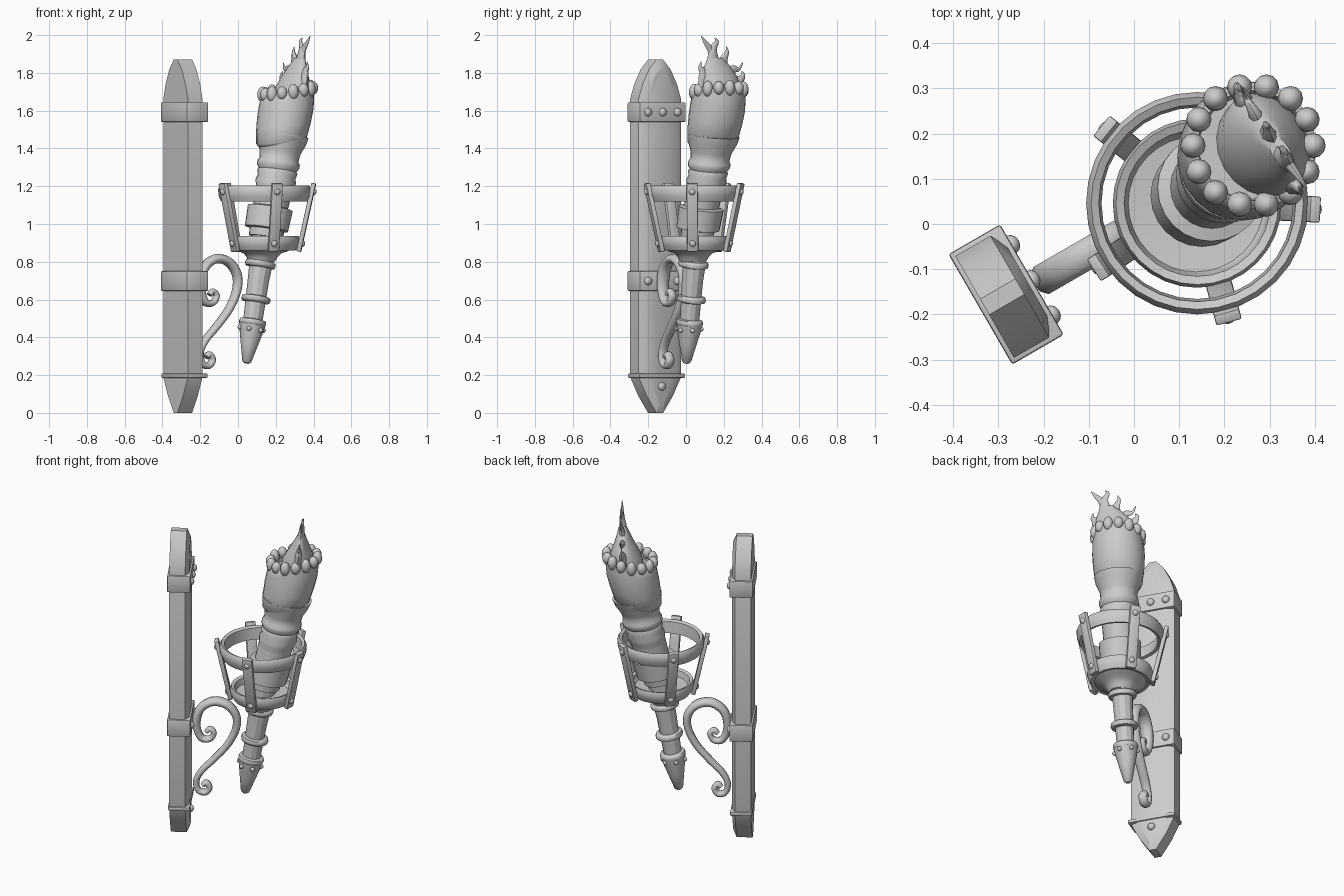
import bpy, bmesh, math
from math import sin, cos, pi, tau
from mathutils import Vector, Matrix

if "Cube" in bpy.data.objects:
    bpy.data.objects.remove(bpy.data.objects["Cube"], do_unlink=True)

iron = bpy.data.materials.new("plain_grey")
iron.use_nodes = True
GREY = (0.6, 0.6, 0.6, 1)
iron.diffuse_color = GREY
next(n for n in iron.node_tree.nodes if n.type == 'BSDF_PRINCIPLED').inputs["Base Color"].default_value = GREY

# Wall plate frame: local x points out of the wall, local y runs across the plate
WALL = Matrix.Translation((-0.283, -0.156, 0)) @ Matrix.Rotation(math.radians(30), 4, 'Z')
WORLD = Matrix.Identity(4)


def finish(name, bm, frame=WORLD, angle=35):
    bmesh.ops.recalc_face_normals(bm, faces=bm.faces)
    mesh = bpy.data.meshes.new(name)
    bm.to_mesh(mesh)
    bm.free()
    ob = bpy.data.objects.new(name, mesh)
    bpy.context.collection.objects.link(ob)
    mesh.materials.append(iron)
    ob.matrix_world = frame
    bpy.ops.object.select_all(action='DESELECT')
    ob.select_set(True)
    bpy.context.view_layer.objects.active = ob
    bpy.ops.object.shade_smooth_by_angle(angle=math.radians(angle))
    return ob


def loft(name, rings, frame=WORLD, closed=False, angle=35):
    """Skin a list of equal-length point rings."""
    bm = bmesh.new()
    loops = [[bm.verts.new(p) for p in ring] for ring in rings]
    n = len(loops[0])
    pairs = list(zip(loops, loops[1:])) + ([(loops[-1], loops[0])] if closed else [])
    for a, b in pairs:
        for i in range(n):
            j = (i + 1) % n
            bm.faces.new((a[i], a[j], b[j], b[i]))
    if not closed:
        bm.faces.new(loops[0])
        bm.faces.new(loops[-1])
    return finish(name, bm, frame, angle)


def box(name, half, centre, frame=WORLD, bevel=0.008):
    bm = bmesh.new()
    bmesh.ops.create_cube(bm, size=2, matrix=Matrix.Translation(centre) @ Matrix.Diagonal((*half, 1)))
    bmesh.ops.bevel(bm, geom=bm.edges[:], offset=bevel, segments=2, affect='EDGES', profile=0.5)
    return finish(name, bm, frame)


def ball(name, centre, scale, frame=WORLD):
    bm = bmesh.new()
    bmesh.ops.create_uvsphere(bm, u_segments=12, v_segments=8, radius=1,
                              matrix=Matrix.Translation(centre) @ Matrix.Diagonal((*scale, 1)))
    return finish(name, bm, frame, 60)


def smooth_path(pts, steps=4):
    """Interpolate through control points."""
    pts = [Vector(p) for p in pts]
    ext = [2 * pts[0] - pts[1]] + pts + [2 * pts[-1] - pts[-2]]
    out = []
    for a, b, c, d in zip(ext, ext[1:], ext[2:], ext[3:]):
        for k in range(steps):
            t = k / steps
            out.append(0.5 * (2 * b + (c - a) * t + (2 * a - 5 * b + 4 * c - d) * t * t
                              + (3 * b - a - 3 * c + d) * t ** 3))
    return out + [pts[-1]]


def sweep(name, pts, radii, side, width, frame, sides=10):
    """Sweep an oval along a planar path; side is the plane normal."""
    path, side = smooth_path(pts), Vector(side)
    rings = []
    for i, p in enumerate(path):
        tangent = (path[min(i + 1, len(path) - 1)] - path[max(i - 1, 0)]).normalized()
        across = tangent.cross(side)
        f = i / (len(path) - 1) * (len(radii) - 1)
        k = min(int(f), len(radii) - 2)
        r = radii[k] + (radii[k + 1] - radii[k]) * (f - k)
        rings.append([p + across * r * cos(tau * s / sides) + side * r * width * sin(tau * s / sides)
                      for s in range(sides)])
    return loft(name, rings, frame, angle=60)


def hoop(name, profile, centre, seg=32):
    """Revolve a closed (radius, height) profile."""
    loft(name, [[(centre[0] + r * cos(tau * i / seg), centre[1] + r * sin(tau * i / seg), z)
                 for r, z in profile] for i in range(seg)], closed=True, angle=40)


# Wall plate with pointed ends and a chamfered outer face
half = [(0.02, 0), (0.08, 0.09), (0.125, 0.18), (0.13, 0.21), (0.13, 1.66),
        (0.105, 1.74), (0.065, 1.82), (0.02, 1.87)]
outline = half + [(-v, z) for v, z in reversed(half)]
inner = [(v * 0.7, 0.94 + (z - 0.94) * 0.95) for v, z in outline]
loft("wall_plate", [[(-0.055, v, z) for v, z in outline],
                    [(0.035, v, z) for v, z in outline],
                    [(0.055, v, z) for v, z in inner]], WALL, angle=25)

# Iron bands around the plate
for name, z, hz, hx in (("upper_band", 1.592, 0.052, 0.066), ("middle_band", 0.698, 0.052, 0.066),
                        ("lower_band", 0.197, 0.011, 0.062)):
    box(name, (hx, 0.141, hz), (0, 0, z), WALL, 0.006)

# Plate rivets
for v, z in ((-0.09, 1.592), (0, 1.592), (0.09, 1.592), (-0.09, 0.698), (0.09, 0.698), (0, 0.14)):
    ball("plate_rivet", (0.066 if z > 0.2 else 0.055, v, z), (0.018, 0.022, 0.022), WALL)

# Scroll bracket
scroll = [(0.145, 0.625), (0.165, 0.645), (0.188, 0.62), (0.165, 0.583), (0.115, 0.59), (0.088, 0.67),
          (0.11, 0.765), (0.18, 0.815), (0.26, 0.8), (0.312, 0.735), (0.312, 0.65), (0.265, 0.55),
          (0.19, 0.46), (0.12, 0.385), (0.088, 0.32), (0.1, 0.262), (0.14, 0.25), (0.163, 0.28),
          (0.145, 0.31), (0.125, 0.295)]
sweep("scroll_bracket", [(n, -0.012, z) for n, z in scroll],
      [0.014, 0.017, 0.025, 0.025, 0.021, 0.018, 0.018, 0.016], (0, 1, 0), 1.45, WALL)

# Basket: two hoops, a dish and five riveted struts
HUB = (0.14, 0.046)
hoop("basket_top_hoop", [(0.212, 1.125), (0.23, 1.12), (0.243, 1.15), (0.246, 1.185),
                         (0.235, 1.203), (0.218, 1.195)], HUB)
hoop("basket_bottom_hoop", [(0.145, 0.865), (0.165, 0.86), (0.18, 0.885), (0.187, 0.915),
                            (0.18, 0.937), (0.162, 0.93)], HUB)
dish = [(0.07, 0.8), (0.082, 0.825), (0.1, 0.845), (0.13, 0.855), (0.17, 0.88), (0.178, 0.92),
        (0.165, 0.92), (0.15, 0.895), (0.05, 0.885)]
loft("basket_dish", [[(HUB[0] + (z - 0.92) * 0.13 + r * cos(tau * i / 32),
                       HUB[1] + (z - 0.92) * 0.08 + r * sin(tau * i / 32), z) for i in range(32)]
                     for r, z in dish])
lean = math.atan2(0.075, 0.34)
for k in range(5):
    spin = Matrix.Translation((*HUB, 0)) @ Matrix.Rotation(math.radians(213 + 72 * k), 4, 'Z')
    tilt = spin @ Matrix.Translation((0.222, 0, 1.035)) @ Matrix.Rotation(lean, 4, 'Y')
    box("basket_strut", (0.012, 0.029, 0.185), (0, 0, 0), tilt, 0.004)
    for h in (-0.14, 0.14):
        ball("strut_rivet", (0.012, 0, h), (0.012, 0.017, 0.017), tilt)

# Torch: rings stacked on a leaning, slightly bent spine
spine = [(0.26, 0.045, 0.002), (0.6, 0.095, 0.028), (0.8, 0.12, 0.04), (1.04, 0.162, 0.072),
         (1.25, 0.205, 0.113), (1.6, 0.252, 0.165), (1.9, 0.285, 0.19)]


def axis(z):
    for (z0, x0, y0), (z1, x1, y1) in zip(spine, spine[1:]):
        if z <= z1:
            t = (z - z0) / (z1 - z0)
            return Vector((x0 + (x1 - x0) * t, y0 + (y1 - y0) * t, z))


def torch_part(name, profile, slope=(-0.15, -0.1), seg=24, angle=40):
    rings = []
    for z, r in profile:
        c = axis(z)
        rings.append([c + Vector((r * cos(a), r * sin(a), r * (slope[0] * cos(a) + slope[1] * sin(a))))
                      for a in (tau * i / seg for i in range(seg))])
    loft(name, rings, angle=angle)


torch_part("handle_spike", [(0.262, 0.012), (0.272, 0.024), (0.36, 0.045), (0.45, 0.066), (0.485, 0.07),
                            (0.495, 0.05)])
torch_part("handle", [(0.47, 0.05), (0.7, 0.056), (0.96, 0.07)], seg=12, angle=25)
for name, z, r in (("spike_collar", 0.478, 0.072), ("lower_collar", 0.602, 0.077), ("upper_collar", 0.787, 0.081)):
    torch_part(name, [(z - 0.018, r - 0.02), (z - 0.014, r - 0.004), (z, r), (z + 0.014, r - 0.004),
                      (z + 0.018, r - 0.02)], angle=60)
for k in range(6):
    a = tau * k / 6 + 0.3
    ball("spike_rivet", axis(0.445) + Vector((0.065 * cos(a), 0.065 * sin(a), -0.01 * cos(a))), (0.013,) * 3)
torch_part("torch_socket", [(0.93, 0.085), (0.97, 0.088), (0.975, 0.114), (1.085, 0.119), (1.092, 0.092),
                            (1.2, 0.098)])

# Cloth-wrapped head flaring to an open rim
RIM = (0.13, 0.05)
torch_part("torch_head", [(1.12, 0.09), (1.2, 0.1), (1.225, 0.107), (1.25, 0.1), (1.275, 0.106), (1.285, 0.1),
                          (1.305, 0.112), (1.325, 0.112), (1.34, 0.103), (1.38, 0.108), (1.43, 0.13),
                          (1.47, 0.139)], slope=(-0.12, -0.08), angle=50)
torch_part("torch_bowl", [(1.42, 0.115), (1.44, 0.134), (1.52, 0.145), (1.59, 0.149), (1.65, 0.146),
                          (1.7, 0.14), (1.705, 0.122), (1.66, 0.115)], slope=RIM, angle=60)
for k in range(14):
    a = tau * k / 14
    d = Vector((cos(a), sin(a), RIM[0] * cos(a) + RIM[1] * sin(a)))
    ball("rim_scallop", axis(1.703) + d * 0.133, (0.028, 0.028, 0.036 + 0.006 * (k % 2)))

# Flame: broad across the plate direction, thin outward, ending in hooked tongues
body = [(1.64, 0.1, 0.115, 0), (1.72, 0.088, 0.12, 0), (1.78, 0.06, 0.105, -0.005),
        (1.83, 0.038, 0.08, -0.02), (1.88, 0.02, 0.045, -0.035)]
loft("flame_body", [[(0.655 + (z - 1.64) * 0.12 + hn * cos(tau * i / 20), c + hv * sin(tau * i / 20), z)
                     for i in range(20)] for z, hn, hv, c in body], WALL, angle=60)
tongues = [
    [(-0.06, 1.76), (-0.055, 1.85), (-0.06, 1.91), (-0.1, 1.96), (-0.128, 1.995)],
    [(-0.03, 1.8), (-0.05, 1.88), (-0.05, 1.93), (-0.03, 1.965), (-0.045, 1.985)],
    [(0.0, 1.77), (0.01, 1.84), (0.02, 1.88), (0.035, 1.91), (0.03, 1.94)],
    [(0.06, 1.74), (0.06, 1.79), (0.075, 1.82), (0.11, 1.82), (0.135, 1.855)],
    [(0.09, 1.7), (0.11, 1.75), (0.13, 1.77), (0.14, 1.79), (0.13, 1.81)],
    [(-0.09, 1.72), (-0.1, 1.78), (-0.11, 1.81), (-0.125, 1.83), (-0.12, 1.86)],
]
for t in tongues:
    sweep("flame_tongue", [(0.665 + (z - 1.7) * 0.1, v, z) for v, z in t],
          [0.04, 0.033, 0.022, 0.012, 0.002], (1, 0, 0), 0.6, WALL, 8)
